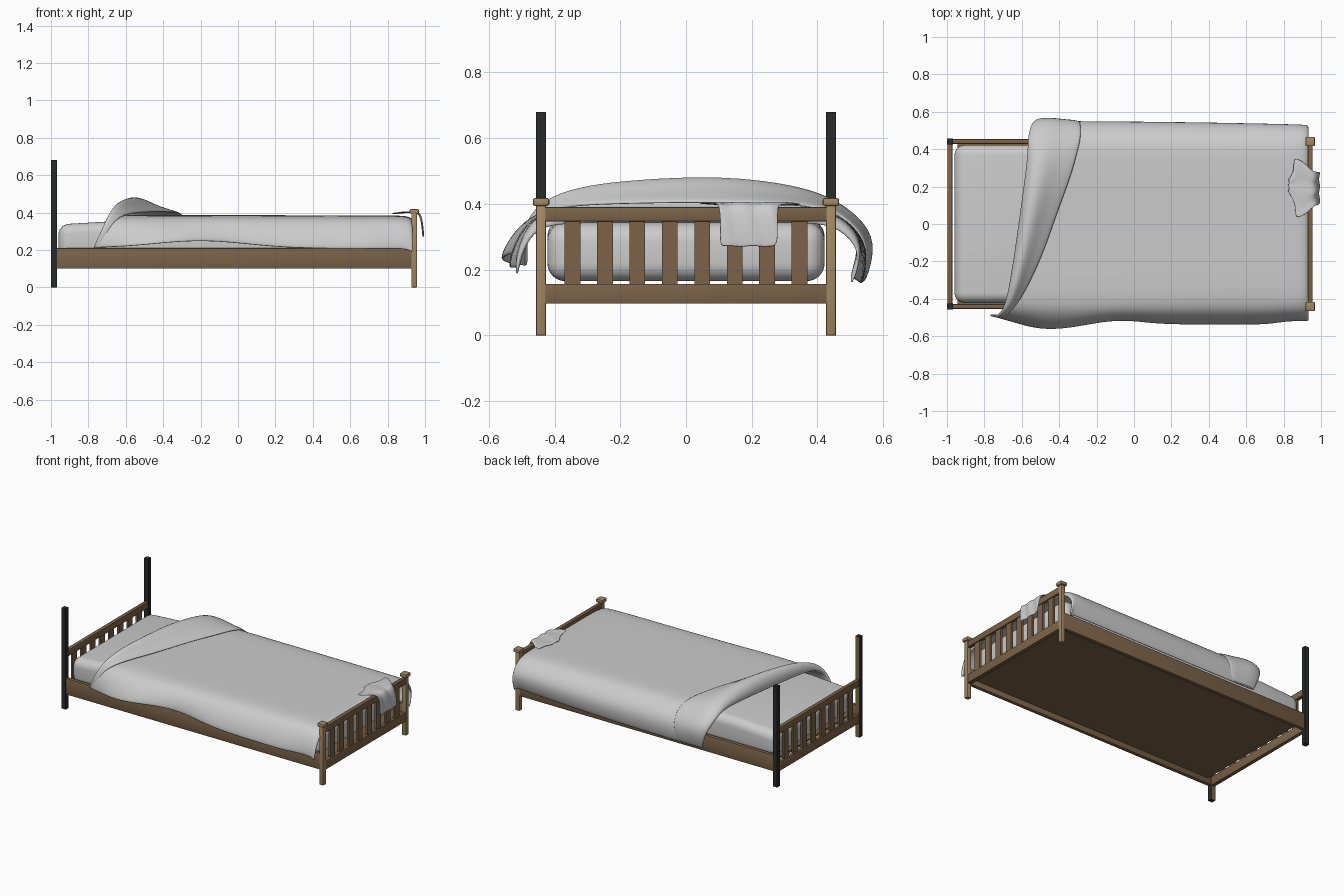
import bpy, bmesh, math

if "Cube" in bpy.data.objects:
    bpy.data.objects.remove(bpy.data.objects["Cube"], do_unlink=True)


def material(name, rgb):
    m = bpy.data.materials.new(name)
    m.use_nodes = True
    m.diffuse_color = (*rgb, 1)
    m.node_tree.nodes["Principled BSDF"].inputs["Base Color"].default_value = (*rgb, 1)
    return m


WOOD = material("brown wood", (0.2, 0.125, 0.066))
TAN = material("light wood", (0.36, 0.25, 0.125))
BLACK = material("black paint", (0.022, 0.023, 0.024))
CLOTH = material("grey cloth", (0.6, 0.6, 0.6))
TOP = 0.38  # height of the duvet's flat middle


def finish(bm, name, mat):
    mesh = bpy.data.meshes.new(name)
    bm.to_mesh(mesh)
    bm.free()
    mesh.materials.append(mat)
    ob = bpy.data.objects.new(name, mesh)
    bpy.context.collection.objects.link(ob)
    return ob


def smooth(ob, angle=40):
    bpy.ops.object.select_all(action="DESELECT")
    bpy.context.view_layer.objects.active = ob
    ob.select_set(True)
    bpy.ops.object.shade_smooth_by_angle(angle=math.radians(angle))


def box(name, mat, x, y, z, bevel=0.0, segments=2):
    """Box from (min, max) ranges, with optionally rounded edges."""
    bm = bmesh.new()
    bmesh.ops.create_cube(bm, size=1)
    for v in bm.verts:
        v.co = [sum(r) / 2 + c * (r[1] - r[0]) for c, r in zip(v.co, (x, y, z))]
    if bevel:
        bmesh.ops.bevel(bm, geom=bm.edges[:], offset=bevel, segments=segments,
                        profile=0.5, affect="EDGES")
    ob = finish(bm, name, mat)
    if bevel:
        smooth(ob)
    return ob


def cloth(name, rows, thickness, levels):
    """Soft sheet through rows of points."""
    bm = bmesh.new()
    grid = [[bm.verts.new(p) for p in row] for row in rows]
    for a, b in zip(grid, grid[1:]):
        for i in range(len(a) - 1):
            bm.faces.new((a[i], b[i], b[i + 1], a[i + 1]))
    bmesh.ops.recalc_face_normals(bm, faces=bm.faces[:])
    ob = finish(bm, name, CLOTH)
    solid = ob.modifiers.new("thickness", "SOLIDIFY")
    solid.thickness = thickness
    solid.offset = 0
    sub = ob.modifiers.new("soft", "SUBSURF")
    sub.levels = sub.render_levels = levels
    smooth(ob, 180)


# Slatted end panels
def end_panel(name, x):
    box(name + "_top_rail", WOOD, (x - 0.013, x + 0.013), (-0.43, 0.43), (0.347, 0.39), 0.003)
    box(name + "_bottom_rail", WOOD, (x - 0.013, x + 0.013), (-0.43, 0.43), (0.097, 0.157), 0.003)
    for i in range(8):
        y = (i - 3.5) * 0.0987
        box(f"{name}_slat_{i + 1}", WOOD, (x - 0.007, x + 0.007),
            (y - 0.024, y + 0.024), (0.15, 0.35))


end_panel("footboard", 0.942)
end_panel("headboard", -0.984)

# Posts, side rails
for side, s in (("front", -1), ("back", 1)):
    y = s * 0.441
    post = box(side + "_foot_post", TAN, (0.927, 0.957), (y - 0.015, y + 0.015), (0, 0.4), 0.004)
    box(side + "_foot_post_cap", TAN, (0.917, 0.967), (y - 0.025, y + 0.025), (0.394, 0.418), 0.006)
    head = box(side + "_head_post", BLACK, (-1, -0.969), (y - 0.015, y + 0.015), (0, 0.68))
    head.data.materials.append(WOOD)
    for f in head.data.polygons:
        if s < 0 and f.normal.y > 0.5:
            f.material_index = 1
    box(side + "_side_rail", WOOD, (-0.97, 0.93), (y - 0.013, y + 0.013), (0.1, 0.21), 0.005)

# Recessed base board, stopping short of the headboard
box("base_board", WOOD, (-0.945, 0.932), (-0.43, 0.43), (0.138, 0.153))

# Mattress, with its top sloping down at the ends
mattress = box("mattress", CLOTH, (-0.96, 0.91), (-0.422, 0.422), (0.165, 0.355), 0.055, 6)
bm = bmesh.new()
bm.from_mesh(mattress.data)
for cut in (-0.65, 0.65):
    bmesh.ops.bisect_plane(bm, geom=bm.verts[:] + bm.edges[:] + bm.faces[:],
                           plane_co=(cut, 0, 0), plane_no=(1, 0, 0))
for v in bm.verts:
    if v.co.z > 0.25:
        v.co.z -= max(0, abs(v.co.x) - 0.65) * 0.06
bm.to_mesh(mattress.data)
bm.free()

# Duvet columns: y, z, crest x, turned-back edge x, fold height
columns = [
    (-0.535, 0.205, -0.77, -0.745, 0.0),
    (-0.515, 0.28, -0.73, -0.70, 0.01),
    (-0.47, 0.35, -0.70, -0.66, 0.022),
    (-0.41, 0.376, -0.675, -0.61, 0.045),
    (-0.3, TOP, -0.655, -0.55, 0.075),
    (-0.15, TOP, -0.63, -0.48, 0.092),
    (0.07, TOP, -0.60, -0.405, 0.104),
    (0.25, TOP, -0.575, -0.335, 0.088),
    (0.38, TOP, -0.56, -0.30, 0.06),
    (0.455, 0.368, -0.56, -0.28, 0.04),
    (0.52, 0.315, -0.545, -0.28, 0.04),
    (0.55, 0.25, -0.52, -0.29, 0.03),
    (0.532, 0.155, -0.49, -0.31, 0.01),
]


def duvet_point(col, t):
    """Main sheet, t = 0 at the foot and 1 at the fold."""
    y, z, crest = col[:3]
    x = 0.925 + (crest - 0.925) * t
    hang = max(0, (TOP - z) / 0.18)
    if y < 0:
        y -= hang * (0.03 * math.exp(-((x + 0.44) / 0.16) ** 2) - 0.02 * (x > 0.8))
        y += hang * 0.025 * math.exp(-((x + 0.07) / 0.15) ** 2)
        y += hang * 0.05 * min(1, max(0, (-0.58 - x) / 0.18))
        z += hang * (0.042 * math.exp(-((x + 0.2) / 0.34) ** 2) + 0.002)
    else:
        y -= hang * 0.025 * (1 - t) ** 2
        z += hang * 0.02 * (1 - t) ** 2
    return x, y, z - 0.004 * (1 - t)


rows = [[(0.93, p[1], p[2] - 0.035) for p in (duvet_point(c, 0) for c in columns)]]
steps = 16
rows += [[duvet_point(c, i / steps) for c in columns] for i in range(steps + 1)]
# Turned-back flap: (share of the way back, share of fold height)
for back, up in ((-0.02, 0.45), (0.1, 0.92), (0.33, 1.0), (0.62, 0.55), (1.0, 0.24)):
    row = []
    for c in columns:
        x, y, z = duvet_point(c, 1)
        out = min(1, max(0, abs(y) - 0.41) / 0.12)
        lift = c[4] * up
        row.append((x + (c[3] - c[2]) * back,
                    y + math.copysign(lift * out * 0.7, y),
                    z + lift * (1 - 0.5 * out)))
    rows.append(row)
cloth("duvet", rows, 0.016, 2)

# Small shirt draped over the footboard: x, z, y range, sleeve sweep
shirt = [
    (0.825, 0.396, 0.165, 0.235, 0.0),
    (0.865, 0.398, 0.10, 0.285, 0.0),
    (0.885, 0.401, 0.025, 0.365, -0.035),
    (0.93, 0.402, 0.045, 0.335, -0.02),
    (0.955, 0.403, 0.095, 0.285, 0.0),
    (0.975, 0.388, 0.10, 0.28, 0.0),
    (0.985, 0.34, 0.105, 0.28, 0.0),
    (0.991, 0.268, 0.10, 0.28, 0.0),
]
rows = []
for x, z, lo, hi, sweep in shirt:
    row = []
    for i in range(9):
        u = i / 8
        wave = 0.005 * math.sin(i * 1.9 + z * 20)
        row.append((x + sweep * abs(2 * u - 1) ** 2 + wave, lo + (hi - lo) * u, z + wave * 0.5))
    rows.append(row)
cloth("draped_shirt", rows, 0.006, 2)
